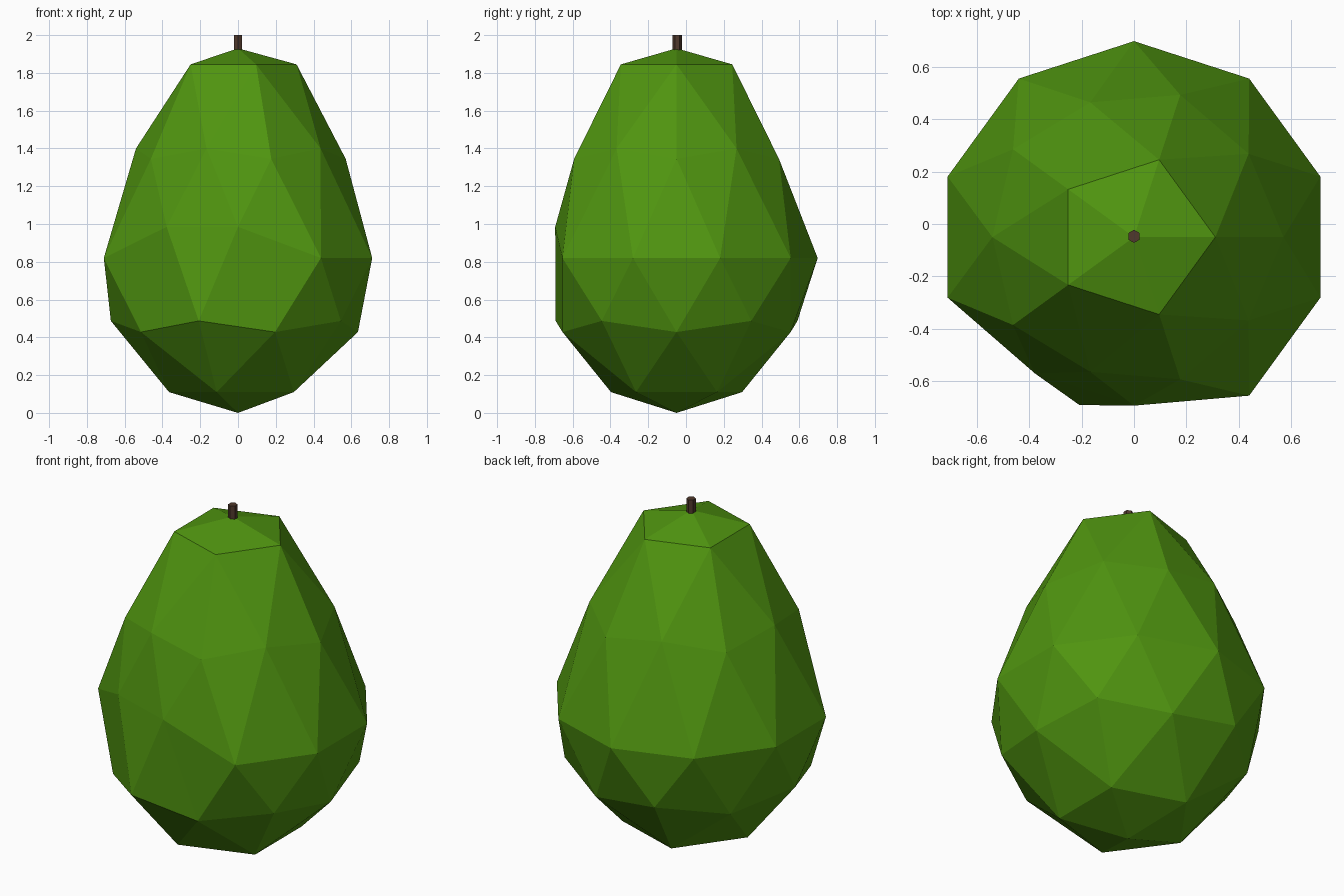
import bpy, bmesh, math

if "Cube" in bpy.data.objects:
    bpy.data.objects.remove(bpy.data.objects["Cube"])

CY = -0.05  # axis of the fruit in y


def material(name, rgb):
    m = bpy.data.materials.new(name)
    m.diffuse_color = (*rgb, 1)
    m.use_nodes = True
    m.node_tree.nodes["Principled BSDF"].inputs["Base Color"].default_value = m.diffuse_color
    return m


def make_object(name, bm, mat):
    mesh = bpy.data.meshes.new(name)
    bmesh.ops.recalc_face_normals(bm, faces=bm.faces)
    bm.to_mesh(mesh)
    bm.free()
    mesh.materials.append(mat)
    ob = bpy.data.objects.new(name, mesh)
    bpy.context.collection.objects.link(ob)
    return ob


# Fruit profile: sphere ring height -> (radius, height)
RINGS = {
    1.0: (0, 1.93), 0.851: (0.31, 1.845), 0.526: (0.54, 1.40),
    0.447: (0.57, 1.345), 0.0: (0.747, 0.82), -0.447: (0.673, 0.487),
    -0.526: (0.635, 0.428), -0.851: (0.365, 0.11), -1.0: (0, 0.0),
}

# Fruit body: icosphere reshaped ring by ring
bm = bmesh.new()
bmesh.ops.create_icosphere(bm, subdivisions=2, radius=1)
for v in bm.verts:
    key = min(RINGS, key=lambda k: abs(k - v.co.z))
    r, z = RINGS[key]
    a = math.atan2(v.co.y, v.co.x)
    # Dent on the front: two widest-ring corners pulled in and up
    deg = math.degrees(a) % 360
    if key == 0.0 and 230 < deg < 275:
        r, z = r * 0.86, 0.985
    v.co = (r * math.cos(a), CY + r * math.sin(a), z)
make_object("fruit_body", bm, material("green_skin", (0.08, 0.30, 0.005)))

# Stem: small six-sided peg
bm = bmesh.new()
bmesh.ops.create_cone(bm, cap_ends=True, segments=6, radius1=0.025,
                      radius2=0.025, depth=0.12)
bmesh.ops.translate(bm, verts=bm.verts, vec=(0, CY + 0.003, 1.94))
make_object("stem", bm, material("brown_stem", (0.08, 0.04, 0.025)))
